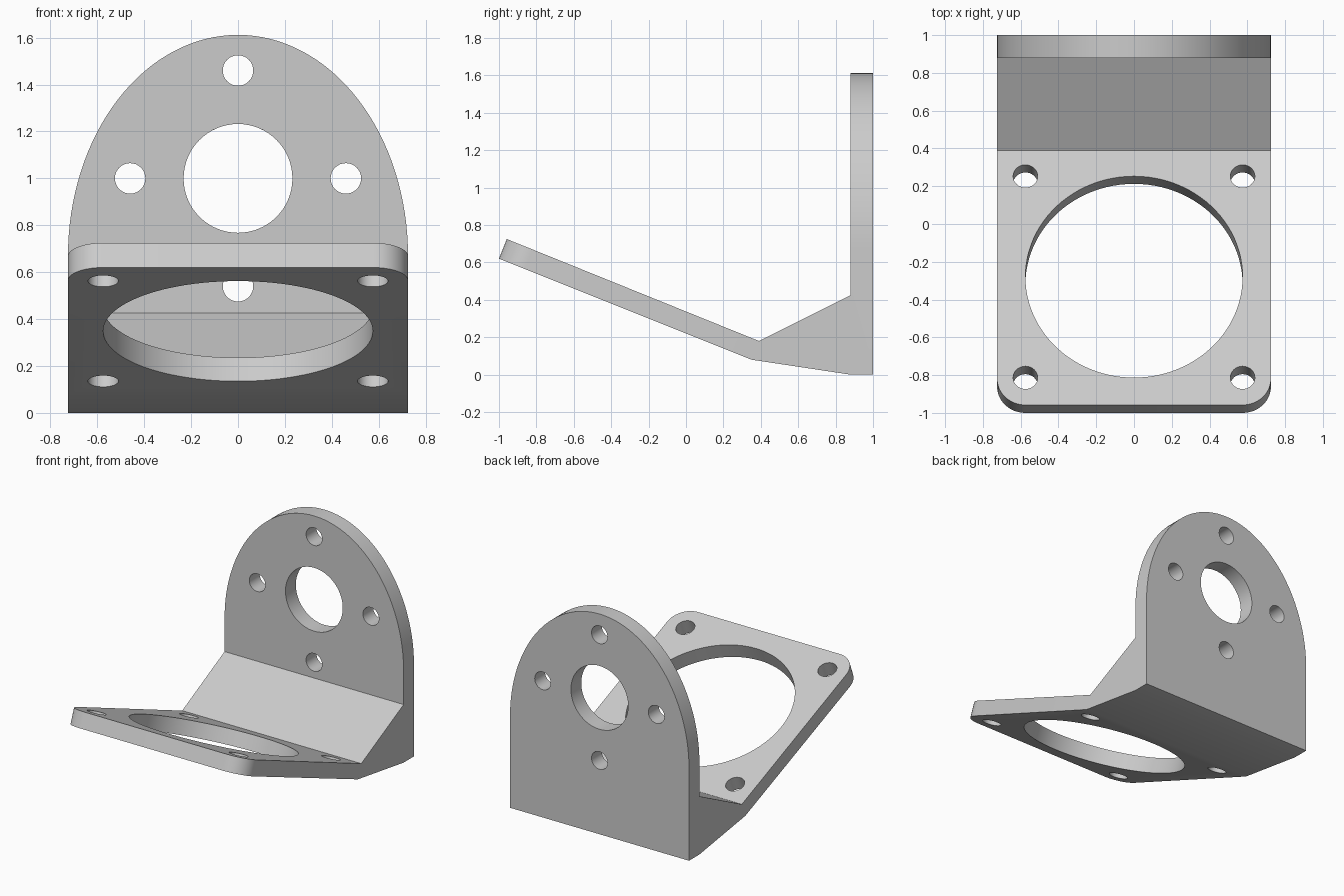
import bpy, bmesh, math
from mathutils import Vector, Matrix

if "Cube" in bpy.data.objects:
    bpy.data.objects.remove(bpy.data.objects["Cube"], do_unlink=True)

HALF_W = 0.725
TILT = math.radians(22)

grey = bpy.data.materials.new("bracket grey")
grey.use_nodes = True
colour = (0.6, 0.6, 0.6, 1)
grey.diffuse_color = colour
grey.node_tree.nodes["Principled BSDF"].inputs["Base Color"].default_value = colour


def make_object(name, bm):
    bmesh.ops.recalc_face_normals(bm, faces=bm.faces)
    mesh = bpy.data.meshes.new(name)
    bm.to_mesh(mesh)
    bm.free()
    mesh.materials.append(grey)
    obj = bpy.data.objects.new(name, mesh)
    bpy.context.collection.objects.link(obj)
    return obj


def prism(points, sweep):
    """Extrude a closed outline along a vector."""
    bm = bmesh.new()
    face = bm.faces.new([bm.verts.new(p) for p in points])
    ext = bmesh.ops.extrude_face_region(bm, geom=[face])
    verts = [g for g in ext["geom"] if isinstance(g, bmesh.types.BMVert)]
    bmesh.ops.translate(bm, verts=verts, vec=sweep)
    return bm


def drill(bm, centre, radius, tilt, sides):
    """Add a cylinder whose axis leans by tilt about x."""
    place = Matrix.Translation(centre) @ Matrix.Rotation(tilt, 4, "X")
    bmesh.ops.create_cone(bm, cap_ends=True, segments=sides, radius1=radius,
                          radius2=radius, depth=0.3, matrix=place)


def boolean(target, other, operation):
    mod = target.modifiers.new(operation.lower(), "BOOLEAN")
    mod.operation, mod.solver, mod.object = operation, "EXACT", other
    bpy.context.view_layer.objects.active = target
    bpy.ops.object.modifier_apply(modifier=mod.name)
    bpy.data.objects.remove(other, do_unlink=True)


# Tilted arm and wedge: side profile swept across the width
profile = [(-1, 0.62), (-0.958, 0.725), (0.39, 0.18), (0.88, 0.425),
           (0.88, 0), (0.35, 0.08)]
bm = prism([(-HALF_W, y, z) for y, z in profile], (2 * HALF_W, 0, 0))
corners = [e for e in bm.edges
           if all(v.co.y < -0.9 for v in e.verts)
           and abs(e.verts[0].co.x - e.verts[1].co.x) < 0.01]
bmesh.ops.bevel(bm, geom=corners, offset=0.15, segments=12, profile=0.5,
                affect="EDGES")
bracket = make_object("bracket", bm)

# Upright plate with an elliptical top
arch = [(HALF_W * math.cos(t), 0.88, 0.67 + 0.942 * math.sin(t))
        for t in (math.pi * i / 64 for i in range(65))]
outline = [(HALF_W, 0.88, 0)] + arch + [(-HALF_W, 0.88, 0)]
boolean(bracket, make_object("upright_plate", prism(outline, (0, 0.12, 0))), "UNION")

# Holes through the upright plate and the arm
holes = bmesh.new()
hub = Vector((0, 0.94, 1.0))
drill(holes, hub, 0.232, math.pi / 2, 64)
for k in range(4):
    a = k * math.pi / 2
    drill(holes, hub + 0.46 * Vector((math.cos(a), 0, math.sin(a))), 0.065,
          math.pi / 2, 32)

along = Vector((0, math.cos(TILT), -math.sin(TILT)))
ring = Vector((0, -0.28, 0.451)) - 0.056 * Vector((0, math.sin(TILT), math.cos(TILT)))
drill(holes, ring, 0.575, -TILT, 96)
for sx in (-1, 1):
    for sv in (-1, 1):
        drill(holes, ring + Vector((sx * 0.575, 0, 0)) + along * sv * 0.575, 0.065,
              -TILT, 32)
boolean(bracket, make_object("hole_cutter", holes), "DIFFERENCE")

# Smooth curved walls, crisp edges
bpy.ops.object.select_all(action="DESELECT")
bracket.select_set(True)
bpy.context.view_layer.objects.active = bracket
bpy.ops.object.shade_smooth_by_angle(angle=math.radians(20))
